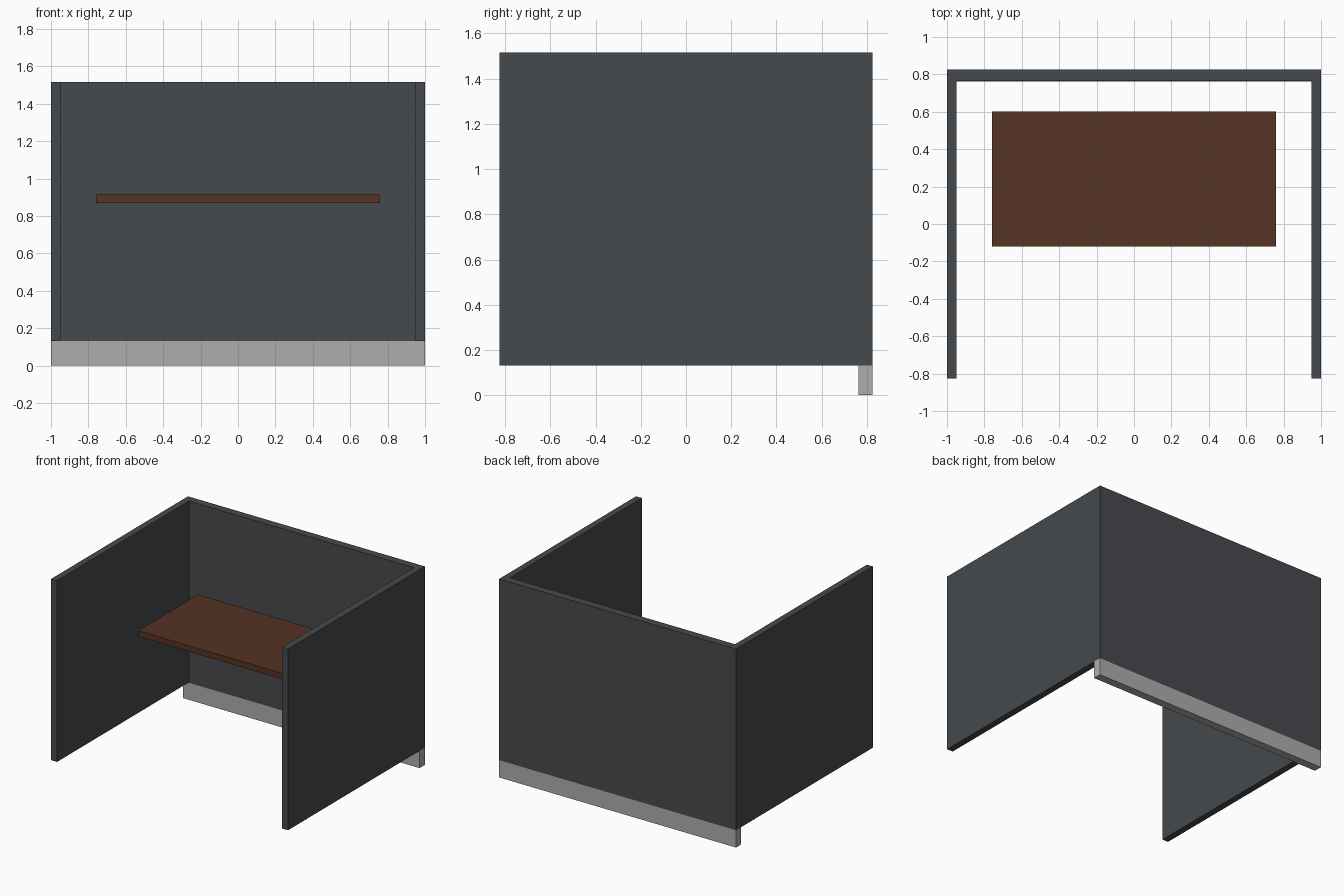
import bpy

if "Cube" in bpy.data.objects:
    bpy.data.objects.remove(bpy.data.objects["Cube"])


def material(name, rgb):
    m = bpy.data.materials.new(name)
    m.diffuse_color = (*rgb, 1.0)
    m.use_nodes = True
    m.node_tree.nodes["Principled BSDF"].inputs["Base Color"].default_value = m.diffuse_color
    return m


def box(name, lo, hi, mat):
    """Box spanning two opposite corners."""
    bpy.ops.mesh.primitive_cube_add(size=1, location=[(a + b) / 2 for a, b in zip(lo, hi)])
    ob = bpy.context.object
    ob.name = name
    ob.scale = [b - a for a, b in zip(lo, hi)]
    bpy.ops.object.transform_apply(location=False, rotation=False, scale=True)
    ob.data.materials.append(mat)
    return ob


charcoal = material("charcoal panel", (0.061, 0.067, 0.075))
brown = material("brown wood", (0.091, 0.033, 0.017))
grey = material("light grey", (0.42, 0.42, 0.43))

BOTTOM, TOP = 0.132, 1.515
BACK, INNER = 0.825, 0.765

# Privacy panels: back wall and two side walls butting against it
box("back_panel", (-1, INNER, BOTTOM), (1, BACK, TOP), charcoal)
for side, x0, x1 in (("left", -1, -0.95), ("right", 0.95, 1)):
    box(side + "_panel", (x0, -BACK, BOTTOM), (x1, INNER, TOP), charcoal)

# Plinth under the back wall
box("base_plinth", (-1, 0.762, 0), (1, BACK, BOTTOM), grey)

# Desk top
box("desk_top", (-0.758, -0.12, 0.87), (0.758, 0.602, 0.915), brown)
